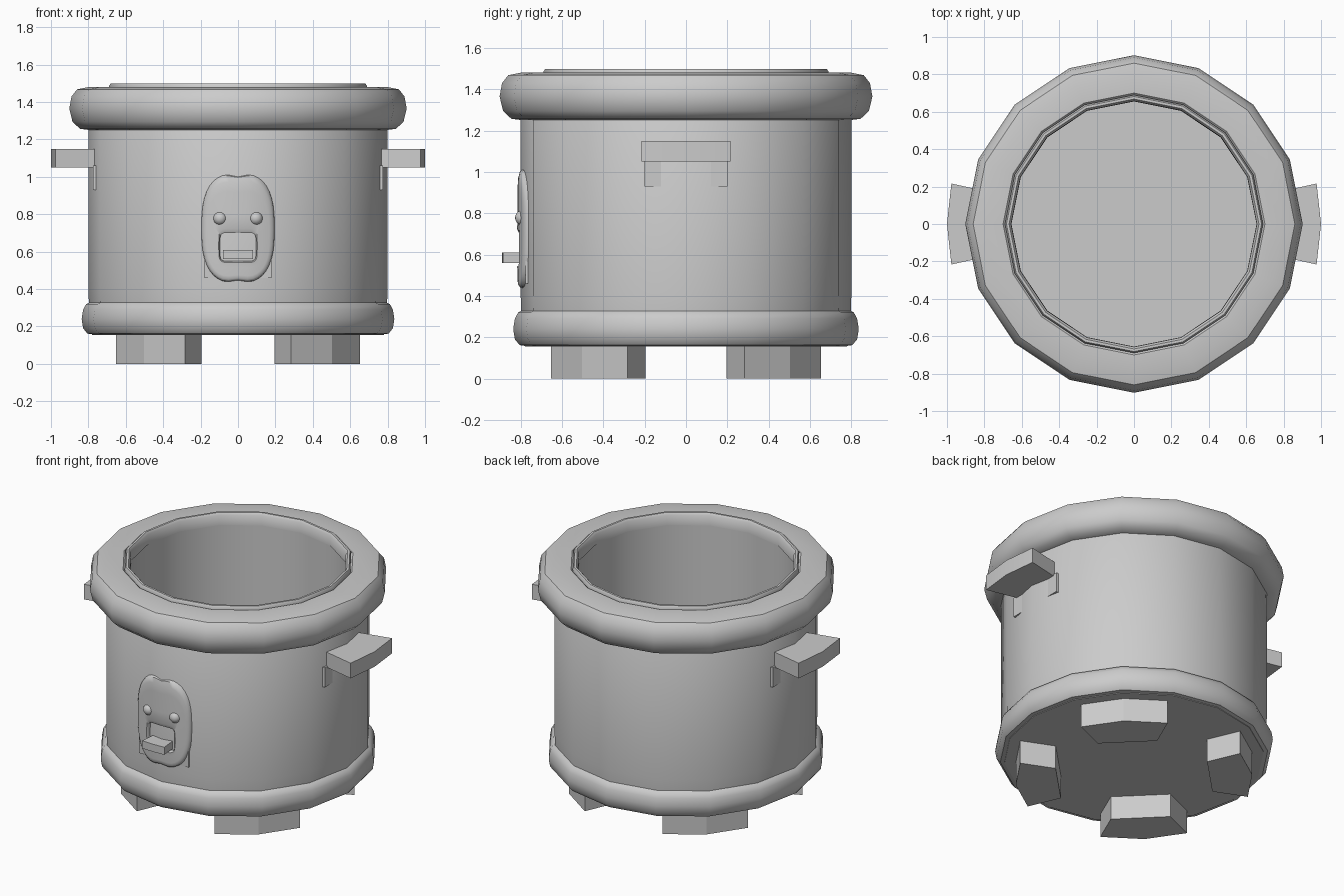
import bpy, bmesh, math
from math import sin, cos, pi, radians

if "Cube" in bpy.data.objects:
    bpy.data.objects.remove(bpy.data.objects["Cube"])

SIDES = 16


def finish(name, bm, angle=40):
    bmesh.ops.recalc_face_normals(bm, faces=bm.faces)
    me = bpy.data.meshes.new(name)
    bm.to_mesh(me)
    bm.free()
    ob = bpy.data.objects.new(name, me)
    bpy.context.collection.objects.link(ob)
    bpy.ops.object.select_all(action='DESELECT')
    ob.select_set(True)
    bpy.context.view_layer.objects.active = ob
    bpy.ops.object.shade_smooth_by_angle(angle=radians(angle))
    return ob


def lathe(name, profile, closed=True):
    """Revolve (radius, z) points; open profiles start and end on caps."""
    bm = bmesh.new()
    rings = [[bm.verts.new((r * cos(2 * pi * i / SIDES), r * sin(2 * pi * i / SIDES), z))
              for i in range(SIDES)] for r, z in profile]
    pairs = list(zip(rings, rings[1:]))
    if closed:
        pairs.append((rings[-1], rings[0]))
    for a, b in pairs:
        for i in range(SIDES):
            j = (i + 1) % SIDES
            bm.faces.new((a[i], a[j], b[j], b[i]))
    if not closed:
        bm.faces.new(rings[0])
        bm.faces.new(rings[-1])
    return finish(name, bm)


def sector(name, r0, r1, half, centre, z0, z1):
    """Block bent around the pot, with two facets on its outer side."""
    pts = [(r1, -half), (r1, 0), (r1, half), (r0, half), (r0, -half)]
    bm = bmesh.new()
    f = bm.faces.new([bm.verts.new((r * cos(radians(centre + a)), r * sin(radians(centre + a)), z0))
                      for r, a in pts])
    ext = bmesh.ops.extrude_face_region(bm, geom=[f], use_keep_orig=True)
    for v in ext['geom']:
        if isinstance(v, bmesh.types.BMVert):
            v.co.z = z1
    return finish(name, bm, 15)


def box(name, lo, hi):
    bm = bmesh.new()
    bmesh.ops.create_cube(bm, size=1)
    for v in bm.verts:
        v.co = [(a + b) / 2 + c * (b - a) for a, b, c in zip(lo, hi, v.co)]
    return finish(name, bm)


# Pot wall with hollow inside and floor
lathe("pot_body", [(0.78, 0.155), (0.797, 0.32), (0.80, 0.40), (0.80, 1.30), (0.72, 1.45),
                   (0.66, 1.45), (0.66, 0.22)], closed=False)
# Bulging rim, thin inner lip and base band
lathe("rim", [(0.79, 1.25), (0.845, 1.257), (0.885, 1.295), (0.902, 1.365), (0.89, 1.43),
              (0.86, 1.468), (0.80, 1.48), (0.70, 1.48), (0.685, 1.465), (0.685, 1.40)])
lathe("inner_lip", [(0.688, 1.42), (0.69, 1.485), (0.682, 1.498), (0.668, 1.498),
                    (0.657, 1.485), (0.655, 1.42)])
lathe("base_band", [(0.77, 0.157), (0.805, 0.162), (0.828, 0.19), (0.836, 0.24),
                    (0.828, 0.29), (0.812, 0.32), (0.785, 0.333)])

# Feet on the diagonals
for i in range(4):
    sector(f"foot_{i + 1}", 0.49, 0.712, 21.5, 45 + 90 * i, 0, 0.17)

# Side handles with mounting plates
for side, s in (("right", 1), ("left", -1)):
    sector(f"{side}_handle", 0.74, 1.0, 12.5, 0 if s > 0 else 180, 1.05, 1.15)
    xs = sorted((s * 0.70, s * 0.776))
    box(f"{side}_handle_plate", (xs[0], -0.20, 0.93), (xs[1], 0.20, 1.06))

# Mouth ledge and its mounting plate
sector("mouth_ledge", 0.74, 0.89, 5.2, -90, 0.56, 0.61)
box("ledge_plate", (-0.18, -0.776, 0.46), (0.18, -0.70, 0.79))


# Face plaque: rings lofted from the mouth opening to the outer outline
def superellipse(a, w, h, zc, n):
    c, s = cos(a), sin(a)
    return (w * math.copysign(abs(c) ** (2 / n), c),
            zc + h * math.copysign(abs(s) ** (2 / n), s))


N = 40
bm = bmesh.new()
rings = []
for t, h in ((0, -0.02), (0.0, 0.01), (0.07, 0.02), (0.3, 0.018), (0.7, 0.018),
             (0.86, 0.016), (0.96, 0.008), (1, -0.02)):
    ring = []
    for i in range(N):
        a = 2 * pi * i / N
        mx, mz = superellipse(a, 0.096, 0.076, 0.625, 7)
        ox, oz = superellipse(a, 0.198, 0.297, 0.727, 2.7)
        oz -= math.copysign(0.014, sin(a)) * max(0, 1 - abs(ox) / 0.07)
        x, z = mx + (ox - mx) * t, mz + (oz - mz) * t
        ring.append(bm.verts.new((x, -(0.797 - 0.9 * x * x) - h, z)))
    rings.append(ring)
for a, b in zip(rings, rings[1:]):
    for i in range(N):
        j = (i + 1) % N
        bm.faces.new((a[i], a[j], b[j], b[i]))
plaque = finish("face_plaque", bm, 50)
# Orient the open shell outward
if sum(p.normal.y * p.area for p in plaque.data.polygons) > 0:
    plaque.data.flip_normals()

# Eyes
for side, s in (("right", 1), ("left", -1)):
    bm = bmesh.new()
    bmesh.ops.create_uvsphere(bm, u_segments=16, v_segments=10, radius=0.037)
    bmesh.ops.translate(bm, verts=bm.verts, vec=(s * 0.096, -0.79, 0.778))
    finish(f"{side}_eye", bm)
